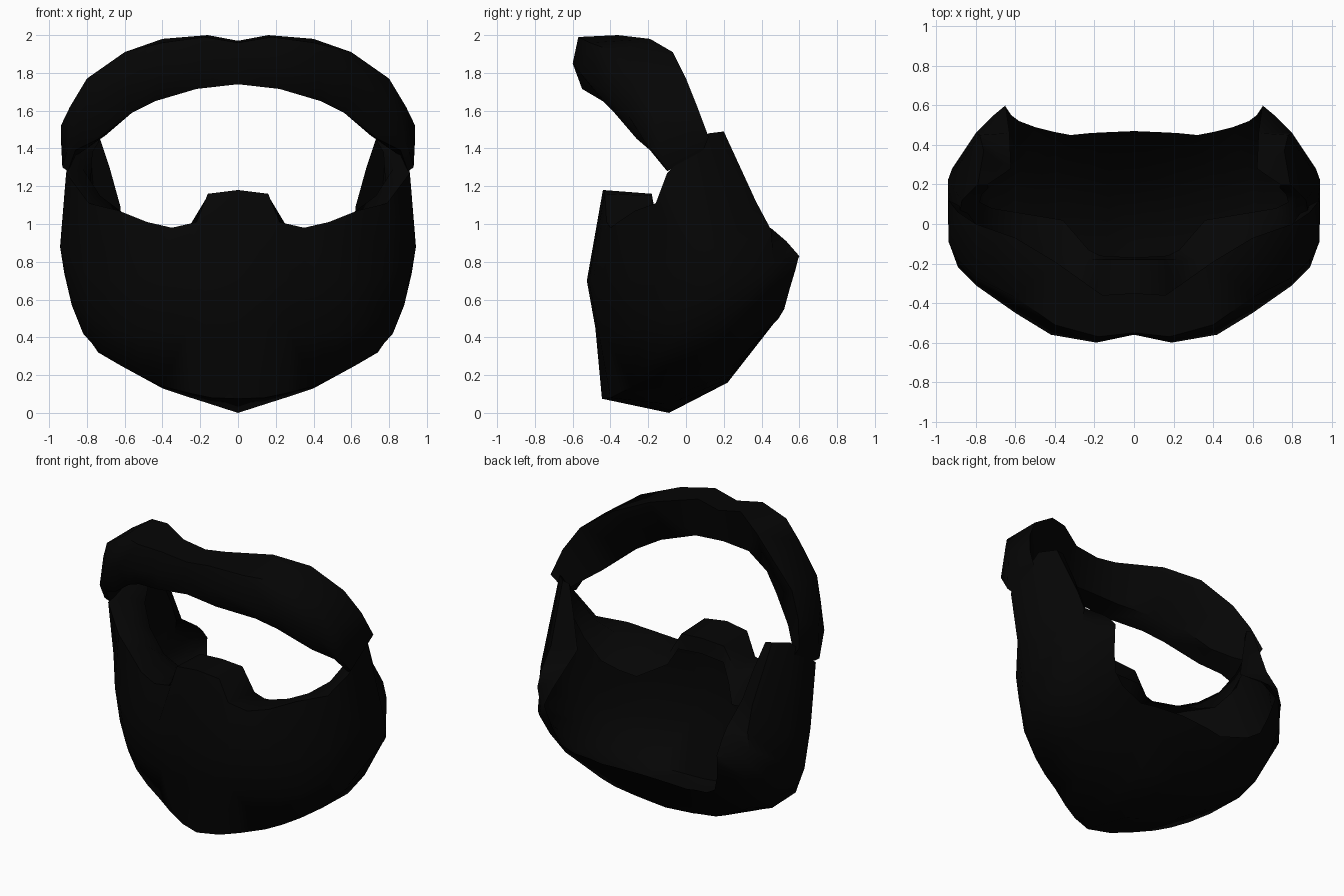
import bpy, bmesh, math

black = bpy.data.materials.new("black_cloth")
black.diffuse_color = (0.0016, 0.0016, 0.0016, 1)


def lofted_half(name, columns, closed=False):
    """Skin quads between neighbouring columns, then mirror across x = 0."""
    bm = bmesh.new()
    grid = [[bm.verts.new(p) for p in col] for col in columns]
    n = len(grid[0])
    for a, b in zip(grid, grid[1:]):
        for j in range(n if closed else n - 1):
            k = (j + 1) % n
            bm.faces.new((a[j], a[k], b[k], b[j]))
    if closed:
        bm.faces.new(grid[-1])
    bmesh.ops.recalc_face_normals(bm, faces=bm.faces)
    # front centre faces must look forward
    front = min(bm.faces, key=lambda f: f.calc_center_median().y)
    if front.normal.y > 0:
        bmesh.ops.reverse_faces(bm, faces=bm.faces)
    mesh = bpy.data.meshes.new(name)
    bm.to_mesh(mesh)
    bm.free()
    mesh.materials.append(black)
    obj = bpy.data.objects.new(name, mesh)
    bpy.context.collection.objects.link(obj)
    mirror = obj.modifiers.new("mirror", 'MIRROR')
    mirror.use_clip = True
    mirror.merge_threshold = 0.002
    bpy.ops.object.select_all(action='DESELECT')
    obj.select_set(True)
    bpy.context.view_layer.objects.active = obj
    bpy.ops.object.shade_smooth_by_angle(angle=math.radians(60))
    return obj


# Folded-in lip of the eye opening, nose to ear: lower inner edge, then inner rim
lip = [
    [(0, -.17, 1.06), (0, -.18, 1.16)],
    [(.17, -.16, 1.05), (.16, -.18, 1.15)],
    [(.23, -.13, .94), (.25, -.18, 1.0)],
    [(.36, .02, .88), (.34, -.18, .97)],
    [(.48, .04, .9), (.48, -.14, 1.0)],
    [(.6, .06, .94), (.61, -.11, 1.06)],
    [(.72, .08, 1.08), (.73, -.05, 1.15)],
    [(.78, .11, 1.22), (.82, .0, 1.29)],
    [(.77, .15, 1.38), (.82, .14, 1.43)],
    [(.74, .18, 1.43), (.77, .18, 1.46)],
    [(.735, .19, 1.44), (.74, .19, 1.46)],
]

# Face panel: opening edge, cheek, jaw, chin
face = [
    [(0, -.44, 1.18), (0, -.525, .7), (0, -.48, .45), (0, -.445, .075)],
    [(.16, -.43, 1.16), (.18, -.515, .7), (.17, -.465, .44), (.14, -.4, .08)],
    [(.22, -.42, 1.01), (.28, -.49, .7), (.27, -.44, .43), (.26, -.35, .105)],
    [(.35, -.4, .98), (.42, -.44, .7), (.41, -.39, .42), (.4, -.28, .14)],
    [(.48, -.36, 1.01), (.55, -.38, .7), (.53, -.34, .42), (.51, -.25, .19)],
    [(.63, -.27, 1.07), (.68, -.3, .7), (.66, -.27, .45), (.62, -.21, .25)],
    [(.79, -.16, 1.11), (.81, -.17, .74), (.78, -.16, .52), (.73, -.14, .32)],
    [(.91, -.1, 1.27), (.94, 0, .87), (.88, -.02, .57), (.82, -.03, .42)],
    [(.87, .12, 1.48), (.942, .22, .88), (.92, .28, .74), (.9, .29, .66)],
    [(.79, .2, 1.49), (.76, .37, 1.12), (.78, .45, .97), (.8, .46, .86)],
    [(.74, .2, 1.48), (.68, .24, 1.3), (.622, .28, 1.09), (.63, .46, .97)],
]

# Throat panel: under the chin and up to the rear edge
throat = [
    [(0, -.09, 0), (0, .22, .16), (0, .47, .48)],
    [(.14, -.09, .045), (.12, .22, .17), (.12, .465, .475)],
    [(.25, -.09, .08), (.23, .22, .18), (.22, .46, .47)],
    [(.4, -.06, .13), (.38, .22, .2), (.32, .45, .46)],
    [(.51, 0, .19), (.47, .24, .24), (.4, .465, .48)],
    [(.62, .05, .25), (.58, .26, .3), (.5, .49, .5)],
    [(.74, .13, .32), (.7, .3, .38), (.58, .52, .55)],
    [(.83, .18, .45), (.79, .34, .5), (.62, .55, .66)],
    [(.86, .37, .65), (.77, .48, .68), (.64, .58, .76)],
    [(.76, .5, .82), (.71, .55, .81), (.65, .595, .82)],
    [(.64, .53, .91), (.645, .565, .87), (.65, .6, .83)],
]
lofted_half("face_wrap", [l + f + t for l, f, t in zip(lip, face, throat)])

# Headband sections: outer top, outer middle, lower edge, inner, back top
band = [
    [(0, -.55, 1.96), (0, -.56, 1.85), (0, -.55, 1.74), (0, -.4, 1.74), (0, -.35, 1.97)],
    [(.18, -.57, 1.99), (.19, -.6, 1.85), (.22, -.55, 1.715), (.2, -.39, 1.73), (.16, -.36, 2.0)],
    [(.4, -.51, 1.96), (.42, -.56, 1.8), (.44, -.44, 1.65), (.4, -.3, 1.68), (.4, -.19, 1.98)],
    [(.6, -.37, 1.91), (.6, -.45, 1.72), (.56, -.38, 1.59), (.54, -.2, 1.61), (.6, -.07, 1.91)],
    [(.8, -.27, 1.77), (.8, -.31, 1.58), (.74, -.26, 1.45), (.7, -.1, 1.47), (.8, 0, 1.77)],
    [(.89, -.18, 1.62), (.89, -.22, 1.44), (.86, -.19, 1.39), (.8, 0, 1.4), (.89, .06, 1.62)],
    [(.938, -.09, 1.52), (.93, -.11, 1.3), (.9, -.1, 1.28), (.86, .08, 1.36), (.938, .12, 1.46)],
]
lofted_half("headband", band, closed=True)
